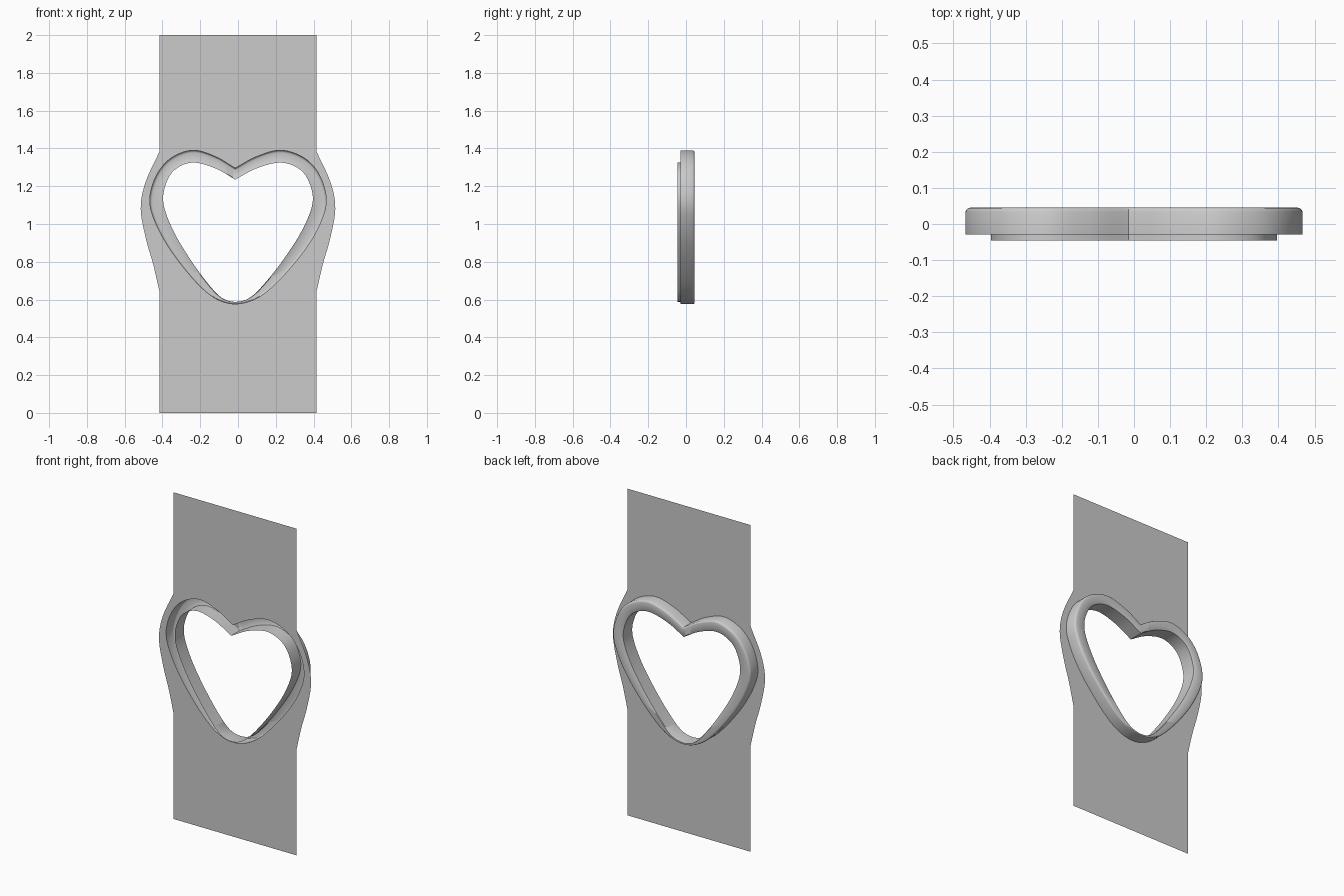
import bpy, bmesh
from mathutils import Vector

if "Cube" in bpy.data.objects:
    bpy.data.objects.remove(bpy.data.objects["Cube"])

# half profiles (distance from the middle, height), notch to bottom tip
OUTER = [(0, 1.295), (.11, 1.357), (.235, 1.39), (.355, 1.347), (.432, 1.257), (.467, 1.13),
         (.438, 1.01), (.357, .865), (.227, .705), (.115, .61), (0, .577)]
INNER = [(0, 1.235), (.11, 1.295), (.235, 1.325), (.335, 1.285), (.385, 1.2), (.393, 1.1),
         (.338, .96), (.245, .81), (.15, .685), (.075, .61), (0, .588)]
# bulging side of the panel
SIDE = [(.415, .64), (.45, .79), (.487, .92), (.515, 1.08), (.49, 1.22), (.415, 1.385)]
BACK, FRONT, SHEET = .0455, -.0455, -.029


def spline(pts, steps, last=None):
    p = [Vector(q) for q in pts]
    p = [2 * p[0] - p[1]] + p + [Vector(last) if last else 2 * p[-1] - p[-2]]
    out = []
    for i in range(1, len(p) - 2):
        a, b, c, d = p[i - 1:i + 3]
        for k in range(steps):
            t = k / steps
            out.append(.5 * (2 * b + (c - a) * t + (2 * a - 5 * b + 4 * c - d) * t * t
                             + (3 * b - a - 3 * c + d) * t ** 3))
    return out + [p[-2]]


def heart(half):
    """Closed heart; the tip and notch sit slightly left of centre."""
    h = spline(half, 8, (-half[-2][0], half[-2][1]))
    loop = h + [Vector((-q.x, q.y)) for q in h[-2:0:-1]]
    return [Vector((q.x - .015 * max(0, 1 - abs(q.x) / .4), q.y)) for q in loop]


def finish(bm, name):
    me = bpy.data.meshes.new(name)
    bm.to_mesh(me)
    bm.free()
    ob = bpy.data.objects.new(name, me)
    bpy.context.collection.objects.link(ob)
    bpy.ops.object.select_all(action='DESELECT')
    ob.select_set(True)
    bpy.context.view_layer.objects.active = ob
    bpy.ops.object.shade_smooth_by_angle(angle=.7)


def ring(bm, pts, y):
    return [bm.verts.new((q.x, y, q.y)) for q in pts]


outer, inner = heart(OUTER), heart(INNER)

# flat panel with heart-shaped opening
bm = bmesh.new()
right = [Vector((.415, 0))] + spline(SIDE, 6) + [Vector((.415, 2))]
outline = right + [Vector((-q.x, q.y)) for q in reversed(right)]
for pts in (outline, outer):
    v = ring(bm, pts, SHEET)
    for i in range(len(v)):
        bm.edges.new((v[i - 1], v[i]))
bmesh.ops.triangle_fill(bm, use_beauty=True, edges=bm.edges[:], normal=(0, -1, 0))
for f in bm.faces:
    f.normal_update()
    if f.normal.y > 0:
        f.normal_flip()
finish(bm, "panel")

# raised heart rim: outer wall, rounded shoulder, back cap, inner wall, front lip
bm = bmesh.new()
section = [(0, SHEET), (0, .034), (.04, .040), (.1, .044), (.2, BACK),
           (.92, BACK), (1, .042), (1, FRONT)]
loops = [ring(bm, [a.lerp(b, t) for a, b in zip(outer, inner)], y) for t, y in section]
for A, B in zip(loops, loops[1:]):
    for i in range(len(A)):
        bm.faces.new((A[i - 1], A[i], B[i], B[i - 1]))
bm.normal_update()
if sum(f.normal.y * f.calc_area() for f in bm.faces) < 0:
    bmesh.ops.reverse_faces(bm, faces=bm.faces[:])
finish(bm, "heart_rim")
